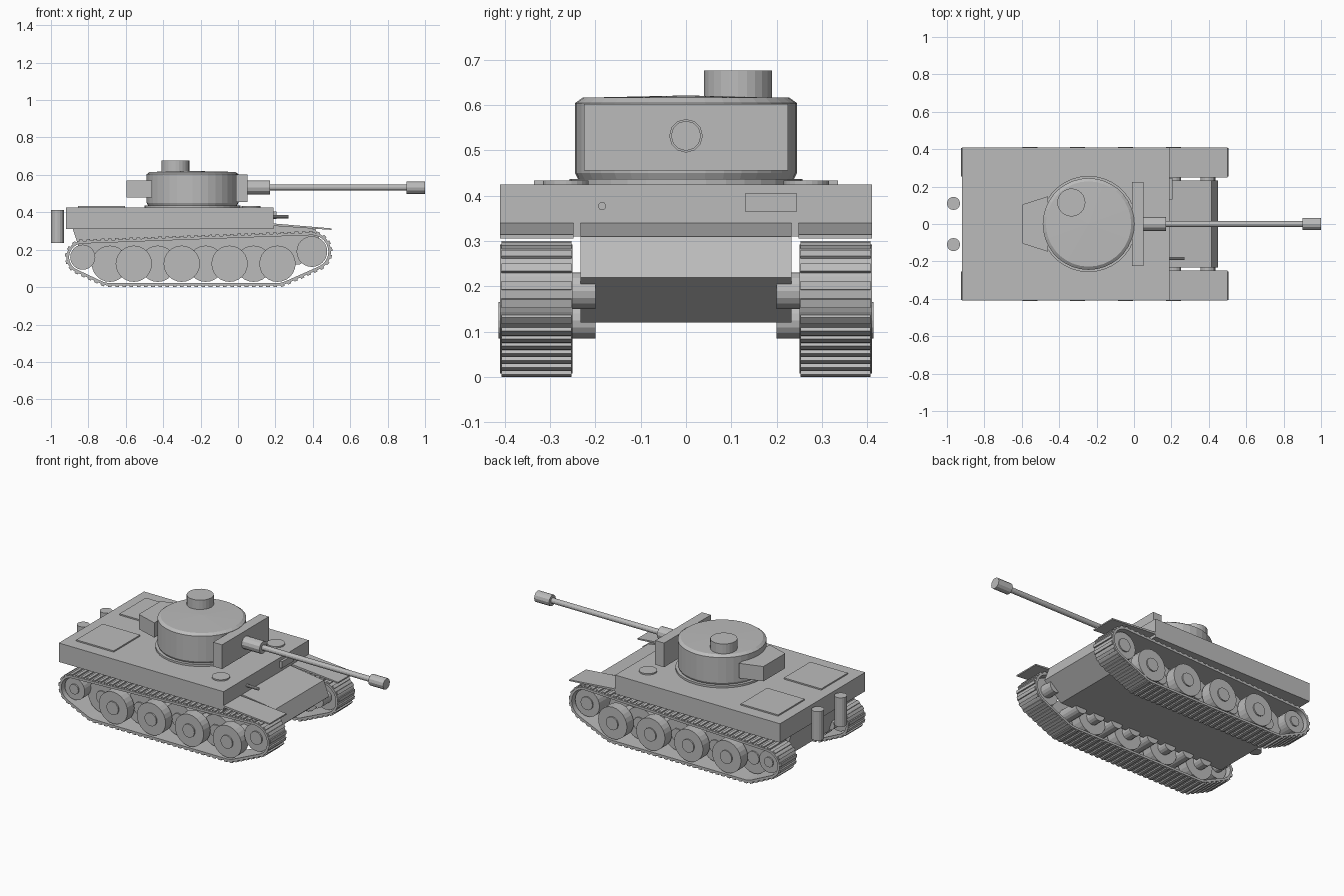
import bpy, bmesh, math
from mathutils import Vector, Matrix
from mathutils.geometry import convex_hull_2d

cube = bpy.data.objects.get("Cube")
if cube:
    bpy.data.objects.remove(cube)

grey = bpy.data.materials.new("armour_grey")
grey.use_nodes = True
colour = (0.5, 0.5, 0.5, 1)
grey.diffuse_color = colour
grey.node_tree.nodes["Principled BSDF"].inputs["Base Color"].default_value = colour


def finish(name, bm):
    bmesh.ops.recalc_face_normals(bm, faces=bm.faces)
    mesh = bpy.data.meshes.new(name)
    bm.to_mesh(mesh)
    bm.free()
    mesh.materials.append(grey)
    ob = bpy.data.objects.new(name, mesh)
    bpy.context.collection.objects.link(ob)
    return ob


def box(name, x, y, z):
    bm = bmesh.new()
    size = Matrix.Diagonal((x[1] - x[0], y[1] - y[0], z[1] - z[0], 1))
    mid = Matrix.Translation((sum(x) / 2, sum(y) / 2, sum(z) / 2))
    bmesh.ops.create_cube(bm, size=1, matrix=mid @ size)
    return finish(name, bm)


def rod(name, start, end, r, sides=24):
    a, b = Vector(start), Vector(end)
    bm = bmesh.new()
    turn = (b - a).to_track_quat('Z', 'Y').to_matrix().to_4x4()
    bmesh.ops.create_cone(bm, cap_ends=True, segments=sides, radius1=r, radius2=r,
                          depth=(b - a).length,
                          matrix=Matrix.Translation((a + b) / 2) @ turn)
    return finish(name, bm)


def prism(name, points, lo, hi, axis):
    """Extrude a flat outline along y (points are x, z) or z (points are x, y)."""
    bm = bmesh.new()
    place = (lambda p, t: (p[0], t, p[1])) if axis == 'y' else (lambda p, t: (p[0], p[1], t))
    face = bm.faces.new([bm.verts.new(place(p, lo)) for p in points])
    moved = bmesh.ops.extrude_face_region(bm, geom=[face])['geom']
    step = (0, hi - lo, 0) if axis == 'y' else (0, 0, hi - lo)
    bmesh.ops.translate(bm, vec=step, verts=[v for v in moved if isinstance(v, bmesh.types.BMVert)])
    return finish(name, bm)


def lathe(name, profile, centre, sides):
    bm = bmesh.new()
    vs = [bm.verts.new((r, 0, z)) for r, z in profile]
    edges = [bm.edges.new(pair) for pair in zip(vs, vs[1:])]
    bmesh.ops.spin(bm, geom=vs + edges, cent=(0, 0, 0), axis=(0, 0, 1),
                   angle=math.tau, steps=sides)
    bmesh.ops.remove_doubles(bm, verts=bm.verts, dist=1e-4)
    bmesh.ops.translate(bm, vec=centre, verts=bm.verts)
    return finish(name, bm)


# Hull
prism("lower_hull", [(0.19, 0.34), (0.415, 0.31), (0.45, 0.22), (0.33, 0.12),
                     (-0.82, 0.12), (-0.89, 0.33), (0.19, 0.33)], -0.233, 0.233, 'y')
box("upper_hull", (-0.92, 0.19), (-0.41, 0.41), (0.31, 0.425))
box("driver_visor", (0.18, 0.205), (0.13, 0.245), (0.365, 0.405))
rod("hull_gun", (0.18, -0.185, 0.377), (0.27, -0.185, 0.377), 0.009, 10)

# Turret
TX = -0.243
rod("turret_ring", (TX, 0, 0.42), (TX, 0, 0.437), 0.257, 36)
lathe("turret", [(0, 0.43), (0.235, 0.43), (0.245, 0.45), (0.245, 0.604),
                 (0.228, 0.616), (0, 0.621)], (TX, 0, 0), 36)
rod("cupola", (-0.335, 0.115, 0.61), (-0.335, 0.115, 0.676), 0.075, 24)
box("mantlet", (-0.01, 0.05), (-0.225, 0.225), (0.455, 0.602))
prism("rear_bin", [(-0.595, -0.105), (-0.46, -0.148), (-0.46, 0.148), (-0.595, 0.105)],
      0.48, 0.57, 'z')

# Main gun
for name, x0, x1, r in (("gun_sleeve", 0.04, 0.17, 0.037), ("gun_barrel", 0.16, 0.95, 0.016),
                        ("muzzle_brake", 0.9, 1.0, 0.033)):
    rod(name, (x0, 0, 0.532), (x1, 0, 0.532), r, 12)

# Running gear: (x, z, wheel radius, hub radius, inner y, outer y)
idler = (-0.83, 0.16, 0.067, 0.03, 0.28, 0.385)
sprocket = (0.395, 0.19, 0.082, 0.04, 0.28, 0.385)
road = [(-0.685 + 0.128 * i, 0.125, 0.097, 0.04,
         0.34 if i % 2 else 0.26, 0.405 if i % 2 else 0.325) for i in range(8)]
wheels = [idler, sprocket] + road


def track_outline():
    """Matching outer and inner loops of the track band round the wheels."""
    outer, inner = [], []
    for x, z, r, *_ in (idler, sprocket, road[0], road[-1]):
        for k in range(40):
            d = Vector((math.cos(math.tau * k / 40), math.sin(math.tau * k / 40)))
            outer.append(Vector((x, z)) + d * (r + 0.02))
            inner.append(Vector((x, z)) + d * (r + 0.006))
    ids = convex_hull_2d(outer)
    return [outer[i] for i in ids], [inner[i] for i in ids]


def track(name, y0, y1, links=80):
    outer, inner = track_outline()
    n = len(outer)
    bm = bmesh.new()
    rings = [[bm.verts.new((p.x, y, p.y)) for p in loop]
             for loop, y in ((outer, y0), (outer, y1), (inner, y1), (inner, y0))]
    for a, b in zip(rings, rings[1:] + rings[:1]):
        for i in range(n):
            j = (i + 1) % n
            bm.faces.new((a[i], a[j], b[j], b[i]))
    # Raised bar across each link
    lengths = [(outer[(i + 1) % n] - outer[i]).length for i in range(n)]
    pitch = sum(lengths) / links
    i, used = 0, 0.0
    for k in range(links):
        while used + lengths[i] < k * pitch:
            used += lengths[i]
            i += 1
        t = (outer[(i + 1) % n] - outer[i]).normalized()
        p = outer[i] + t * (k * pitch - used)
        turn = Matrix.Rotation(-math.atan2(t.y, t.x), 4, 'Y')
        size = Matrix.Diagonal((pitch * 0.5, abs(y1 - y0) - 0.006, 0.016, 1))
        bmesh.ops.create_cube(bm, size=1, matrix=Matrix.Translation(
            (p.x, (y0 + y1) / 2, p.y)) @ turn @ size)
    return finish(name, bm)


# Everything that repeats on both sides
for side, s in (("left", 1), ("right", -1)):
    track(side + "_track", s * 0.25, s * 0.41)
    for i, (x, z, r, hub, y0, y1) in enumerate(wheels):
        label = ("idler", "sprocket")[i] if i < 2 else "road_wheel_%d" % (i - 1)
        rod(f"{side}_{label}", (x, s * y0, z), (x, s * y1, z), r)
        rod(f"{side}_{label}_hub", (x, s * 0.2, z), (x, s * (y1 + 0.008), z), hub, 16)
    prism(side + "_fender", [(0.18, 0.341), (0.5, 0.314), (0.5, 0.306), (0.18, 0.328)],
          s * 0.248, s * 0.41, 'y')
    box(side + "_engine_panel", (-0.855, -0.603), sorted((s * 0.08, s * 0.335)), (0.42, 0.433))
    rod(side + "_hatch", (0.07, s * 0.265, 0.42), (0.07, s * 0.265, 0.433), 0.05)
    rod(side + "_exhaust", (-0.965, s * 0.11, 0.235), (-0.965, s * 0.11, 0.412), 0.035, 16)
